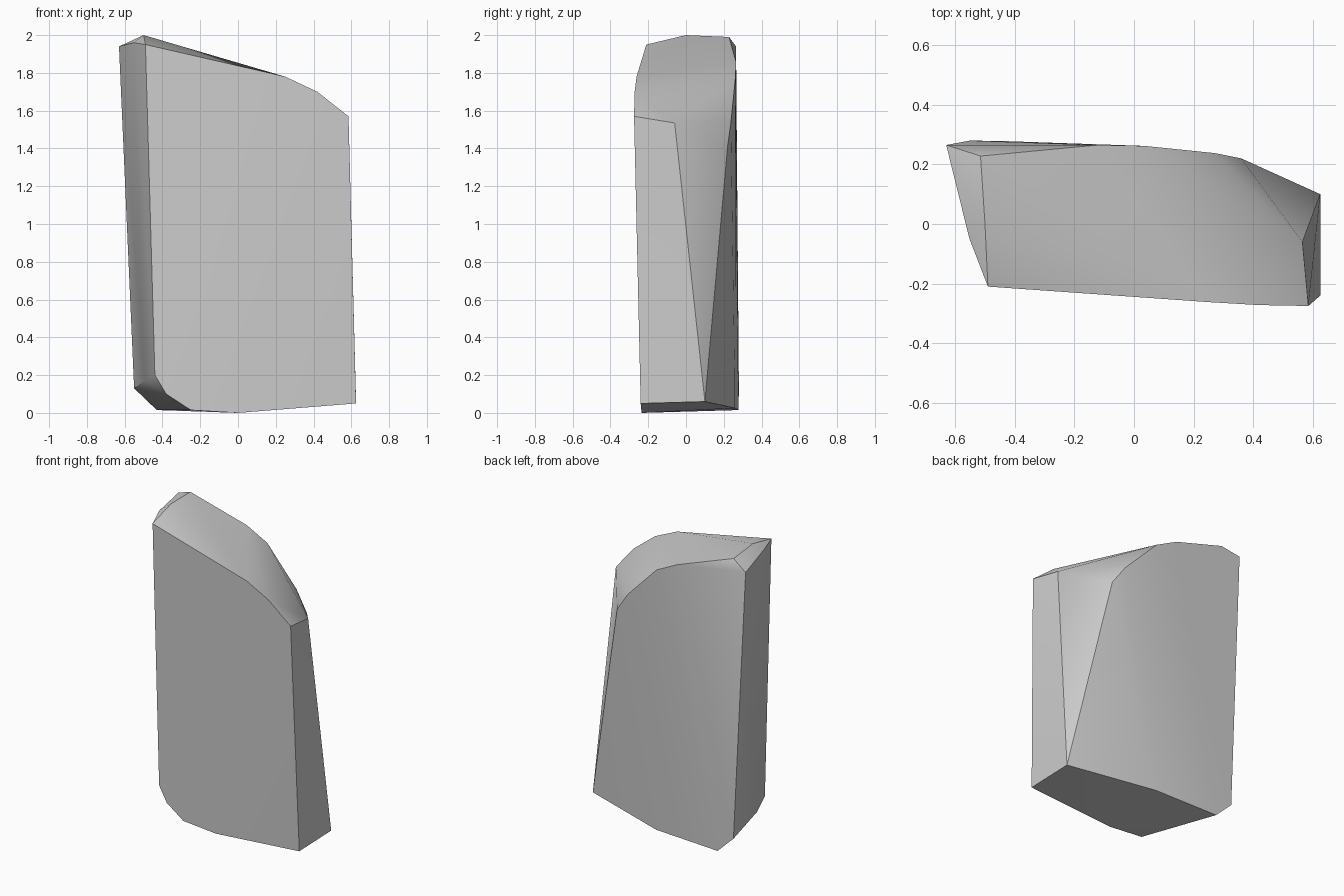
import bpy
import bmesh
import math

cube = bpy.data.objects.get("Cube")
if cube:
    bpy.data.objects.remove(cube, do_unlink=True)

# Stone colour
stone = bpy.data.materials.new("stone_grey")
stone.use_nodes = True
grey = (0.6, 0.6, 0.6, 1)
stone.diffuse_color = grey
stone.node_tree.nodes["Principled BSDF"].inputs["Base Color"].default_value = grey

# Front outline, clockwise from the upper corner
front = [(-.49, -.21, 1.95), (.25, -.262, 1.78), (.42, -.272, 1.7), (.585, -.275, 1.57),
         (.625, -.24, .05), (0, -.235, 0), (-.25, -.225, .015), (-.38, -.217, .1), (-.44, -.212, .2)]
# Back outline
back = [(-.63, .265, 1.94), (-.12, .265, 1.857), (.035, .262, 1.78), (.27, .238, 1.54),
        (.36, .22, 1.41), (.625, .1, .06), (.04, .26, .025), (-.43, .278, .015), (-.55, .28, .13)]
# Crown ridge and the slight bulges of the two narrow sides
sides = [(-.5, 0, 2), (-.515, .228, 1.99), (-.552, -.05, 1.96), (-.495, -.05, .17), (.565, -.06, 1.535)]

# Faceted slab wrapped around the outlines
bm = bmesh.new()
for p in front + back + sides:
    bm.verts.new(p)
hull = bmesh.ops.convex_hull(bm, input=bm.verts)
spare = set(hull["geom_interior"]) | set(hull["geom_unused"])
bmesh.ops.delete(bm, geom=[v for v in spare if isinstance(v, bmesh.types.BMVert)], context="VERTS")
bmesh.ops.recalc_face_normals(bm, faces=bm.faces)

mesh = bpy.data.meshes.new("stone_slab")
bm.to_mesh(mesh)
bm.free()
mesh.materials.append(stone)
slab = bpy.data.objects.new("stone_slab", mesh)
bpy.context.collection.objects.link(slab)

# Soft faces, crisp edges
bpy.ops.object.select_all(action="DESELECT")
slab.select_set(True)
bpy.context.view_layer.objects.active = slab
bpy.ops.object.shade_smooth_by_angle(angle=math.radians(30))
